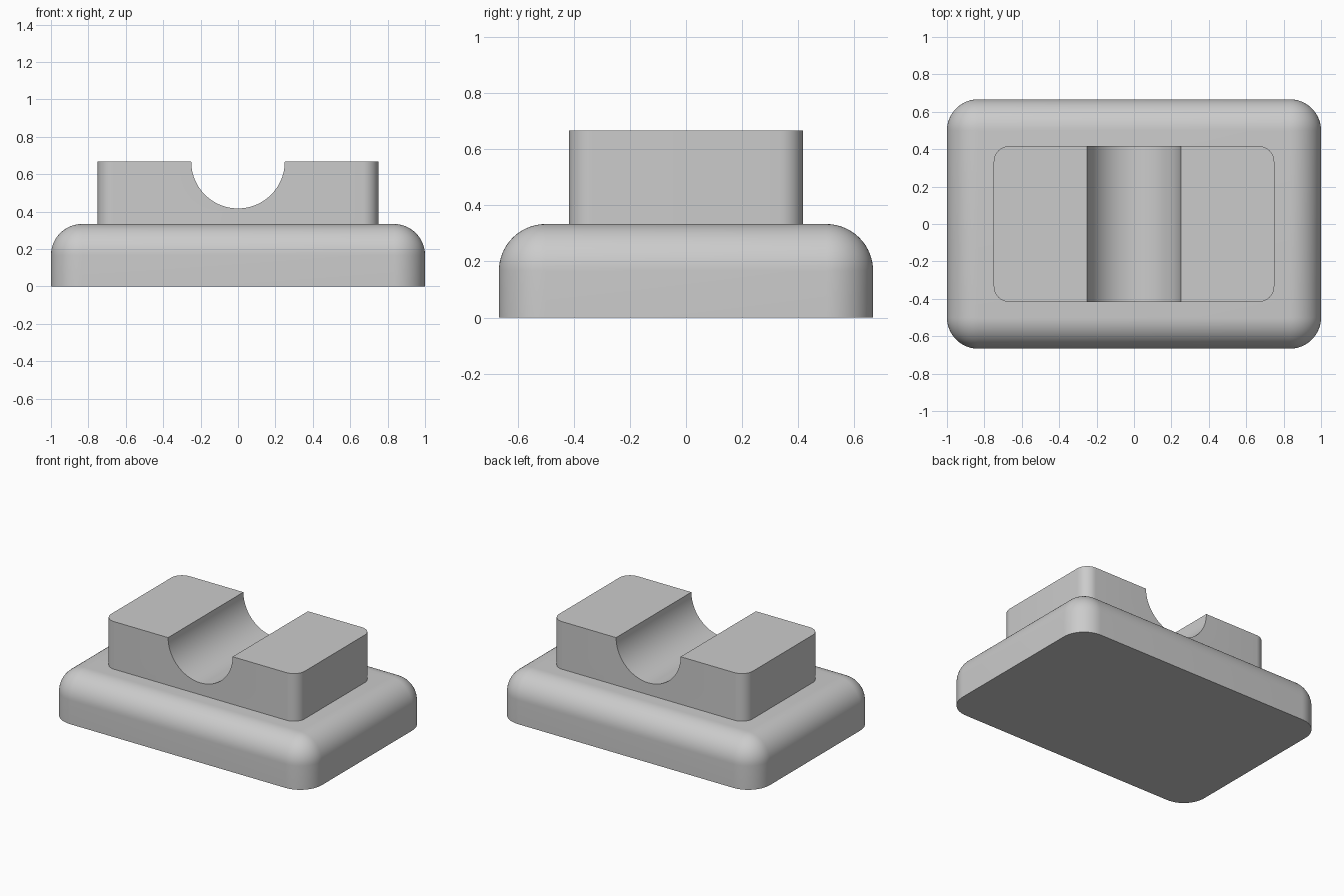
import bpy, bmesh
from math import sin, cos, pi, radians

cube = bpy.data.objects.get("Cube")
if cube:
    bpy.data.objects.remove(cube, do_unlink=True)

UNIT = 1 / 6                      # all sizes are multiples of this
BASE_TOP, BLOCK_TOP = 2 * UNIT, 4 * UNIT

grey = bpy.data.materials.new("light_grey")
grey.use_nodes = True
colour = (0.6, 0.6, 0.6, 1)
grey.diffuse_color = colour
grey.node_tree.nodes["Principled BSDF"].inputs["Base Color"].default_value = colour


def rounded_extrusion(name, profile, half_depth, radius, segments, pick):
    """Extrude an XZ profile along y, then round the edges chosen by pick."""
    bm = bmesh.new()
    face = bm.faces.new([bm.verts.new((x, -half_depth, z)) for x, z in profile])
    back = bmesh.ops.extrude_face_region(bm, geom=[face])["geom"]
    bmesh.ops.translate(bm, vec=(0, 2 * half_depth, 0),
                        verts=[v for v in back if isinstance(v, bmesh.types.BMVert)])
    bmesh.ops.recalc_face_normals(bm, faces=bm.faces)
    bmesh.ops.bevel(bm, geom=[e for e in bm.edges if pick(e)], offset=radius,
                    segments=segments, profile=0.5, affect='EDGES')
    mesh = bpy.data.meshes.new(name)
    bm.to_mesh(mesh)
    bm.free()
    mesh.materials.append(grey)
    obj = bpy.data.objects.new(name, mesh)
    bpy.context.collection.objects.link(obj)
    bpy.ops.object.select_all(action='DESELECT')
    obj.select_set(True)
    bpy.context.view_layer.objects.active = obj
    bpy.ops.object.shade_smooth_by_angle(angle=radians(30))
    return obj


def is_vertical(edge):
    a, b = (v.co for v in edge.verts)
    return abs(a.x - b.x) + abs(a.y - b.y) < 1e-5


def above_floor(edge):
    return max(v.co.z for v in edge.verts) > 0.01


# Base slab: every edge rounded except around the flat underside
rounded_extrusion("base", [(-1, 0), (1, 0), (1, BASE_TOP), (-1, BASE_TOP)],
                  4 * UNIT, UNIT, 16, above_floor)

# Cradle block: half-round groove across the top, rounded vertical corners
STEPS, GROOVE, HALF = 48, 1.5 * UNIT, 4.5 * UNIT
arc = [(GROOVE * cos(pi * i / STEPS), BLOCK_TOP - GROOVE * sin(pi * i / STEPS))
       for i in range(STEPS + 1)]
outline = ([(-HALF, BASE_TOP), (HALF, BASE_TOP), (HALF, BLOCK_TOP)]
           + arc + [(-HALF, BLOCK_TOP)])
rounded_extrusion("cradle_block", outline, 2.5 * UNIT, UNIT / 2, 10, is_vertical)
